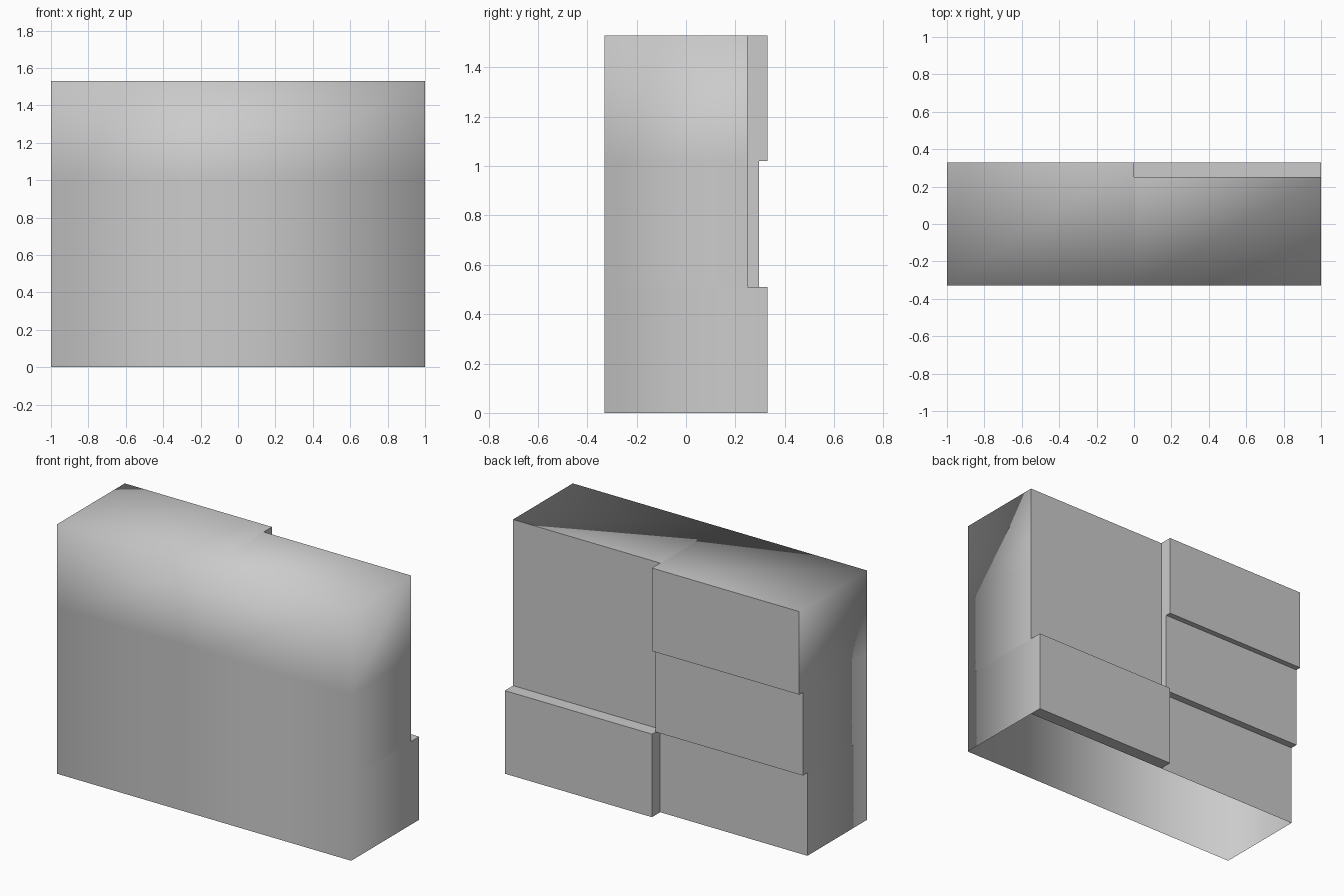
import bpy
import bmesh

cube = bpy.data.objects.get("Cube")
if cube:
    bpy.data.objects.remove(cube, do_unlink=True)

# Plain grey material
grey = bpy.data.materials.new("light_grey")
grey.use_nodes = True
grey.diffuse_color = (0.6, 0.6, 0.6, 1)
grey.node_tree.nodes["Principled BSDF"].inputs["Base Color"].default_value = (0.6, 0.6, 0.6, 1)

FRONT, BASE = -0.33, 0.25
XS = [-1, 0, 1]
ZS = [0, 0.51, 1.02, 1.53]
# Back depth of each cell: one list per column, bottom to top
DEPTH = [[BASE, 0.295, 0.33], [0.33, BASE, BASE]]

bm = bmesh.new()


def quad(points, smooth=False):
    face = bm.faces.new([bm.verts.new(p) for p in points])
    face.smooth = smooth


def upright(x, y0, y1, z0, z1, smooth=False):
    quad([(x, y0, z0), (x, y1, z0), (x, y1, z1), (x, y0, z1)], smooth)


def level(z, y0, y1, x0, x1, smooth=False):
    quad([(x0, y0, z), (x1, y0, z), (x1, y1, z), (x0, y1, z)], smooth)


for i in range(2):
    x0, x1 = XS[i:i + 2]
    for j in range(3):
        z0, z1 = ZS[j:j + 2]
        d = DEPTH[i][j]
        # Front wall and stepped back panel
        for y, smooth in ((FRONT, True), (d, False)):
            quad([(x0, y, z0), (x1, y, z0), (x1, y, z1), (x0, y, z1)], smooth)
        # Outer end wall
        upright(XS[0] if i == 0 else XS[2], FRONT, d, z0, z1, True)
        # Ledge under this panel; the main body stays open below
        below = DEPTH[i][j - 1] if j else BASE
        if below != d:
            level(z0, below, d, x0, x1)
    # Top
    level(ZS[-1], FRONT, DEPTH[i][-1], x0, x1, True)

# Step between the two columns
for j in range(3):
    if DEPTH[0][j] != DEPTH[1][j]:
        upright(0, DEPTH[0][j], DEPTH[1][j], ZS[j], ZS[j + 1])

bmesh.ops.remove_doubles(bm, verts=bm.verts, dist=0.0001)
bmesh.ops.recalc_face_normals(bm, faces=bm.faces)
# Aim the shell outwards, judged by its front wall
front = min(bm.faces, key=lambda f: f.calc_center_median().y)
if front.normal.y > 0:
    bmesh.ops.reverse_faces(bm, faces=bm.faces)

mesh = bpy.data.meshes.new("stepped_cabinet")
bm.to_mesh(mesh)
bm.free()
mesh.materials.append(grey)
cabinet = bpy.data.objects.new("stepped_cabinet", mesh)
bpy.context.collection.objects.link(cabinet)
